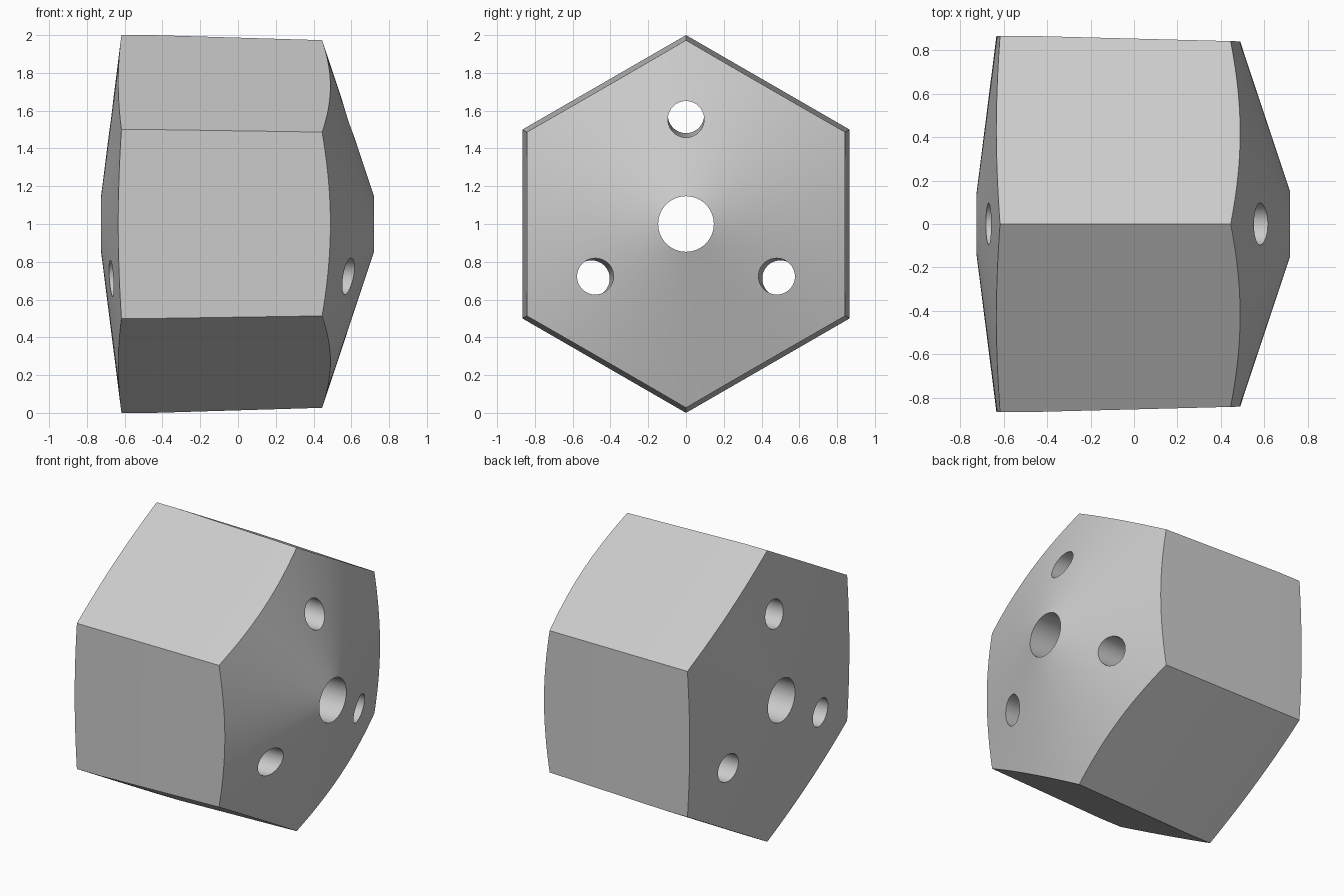
import bpy
import bmesh
from math import sin, cos, pi, radians
from mathutils import Vector

cube = bpy.data.objects.get("Cube")
if cube:
    bpy.data.objects.remove(cube, do_unlink=True)

grey = bpy.data.materials.new("plain grey")
grey.use_nodes = True
colour = (0.6, 0.6, 0.6, 1)
grey.diffuse_color = colour
grey.node_tree.nodes["Principled BSDF"].inputs["Base Color"].default_value = colour


def loft(name, sections, sides, closed=False):
    """Skin rings of (x, radius, z centre) about the x axis."""
    bm = bmesh.new()
    rings = []
    for x, r, zc in sections:
        rings.append([bm.verts.new((x, r * sin(2 * pi * i / sides),
                                    zc + r * cos(2 * pi * i / sides)))
                      for i in range(sides)])
    pairs = list(zip(rings, rings[1:]))
    if closed:
        pairs.append((rings[-1], rings[0]))
    else:
        bm.faces.new(rings[0])
        bm.faces.new(rings[-1])
    for a, b in pairs:
        for i in range(sides):
            j = (i + 1) % sides
            bm.faces.new((a[i], a[j], b[j], b[i]))
    bmesh.ops.recalc_face_normals(bm, faces=bm.faces)
    mesh = bpy.data.meshes.new(name)
    bm.to_mesh(mesh)
    bm.free()
    mesh.materials.append(grey)
    obj = bpy.data.objects.new(name, mesh)
    bpy.context.collection.objects.link(obj)
    return obj


def cut(target, tool, operation):
    """Apply a boolean and discard the helper."""
    tool.hide_render = True
    mod = target.modifiers.new("cut", 'BOOLEAN')
    mod.operation = operation
    mod.solver = 'EXACT'
    mod.object = tool
    bpy.context.view_layer.objects.active = target
    bpy.ops.object.modifier_apply(modifier=mod.name)
    bpy.data.objects.remove(tool, do_unlink=True)


# Hexagonal block: straight collar, then a slight draft
body = loft("hexagonal_body", [(-0.85, 1, 0), (-0.45, 1, 0), (0.85, 0.961, 0)], 6)

# Conical ends and central bore, as one turned envelope
bore = 0.147
envelope = loft("turned_envelope", [(0.72, bore, 0), (0.37, 1.2, 0),
                                    (-0.592, 1.2, 0), (-0.725, bore, 0)], 192, True)
cut(body, envelope, 'INTERSECT')

# Three slightly splayed holes around the bore
for k in range(3):
    drill = loft("hole_cutter", [(-1, 0.096, 0.583), (1, 0.096, 0.547)], 64)
    drill.rotation_euler.x = radians(120 * k)
    bpy.context.view_layer.update()
    cut(body, drill, 'DIFFERENCE')

# Stand the part on the floor
for v in body.data.vertices:
    v.co += Vector((0, 0, 1))

bpy.ops.object.select_all(action='DESELECT')
body.select_set(True)
bpy.context.view_layer.objects.active = body
bpy.ops.object.shade_smooth_by_angle(angle=radians(15))
